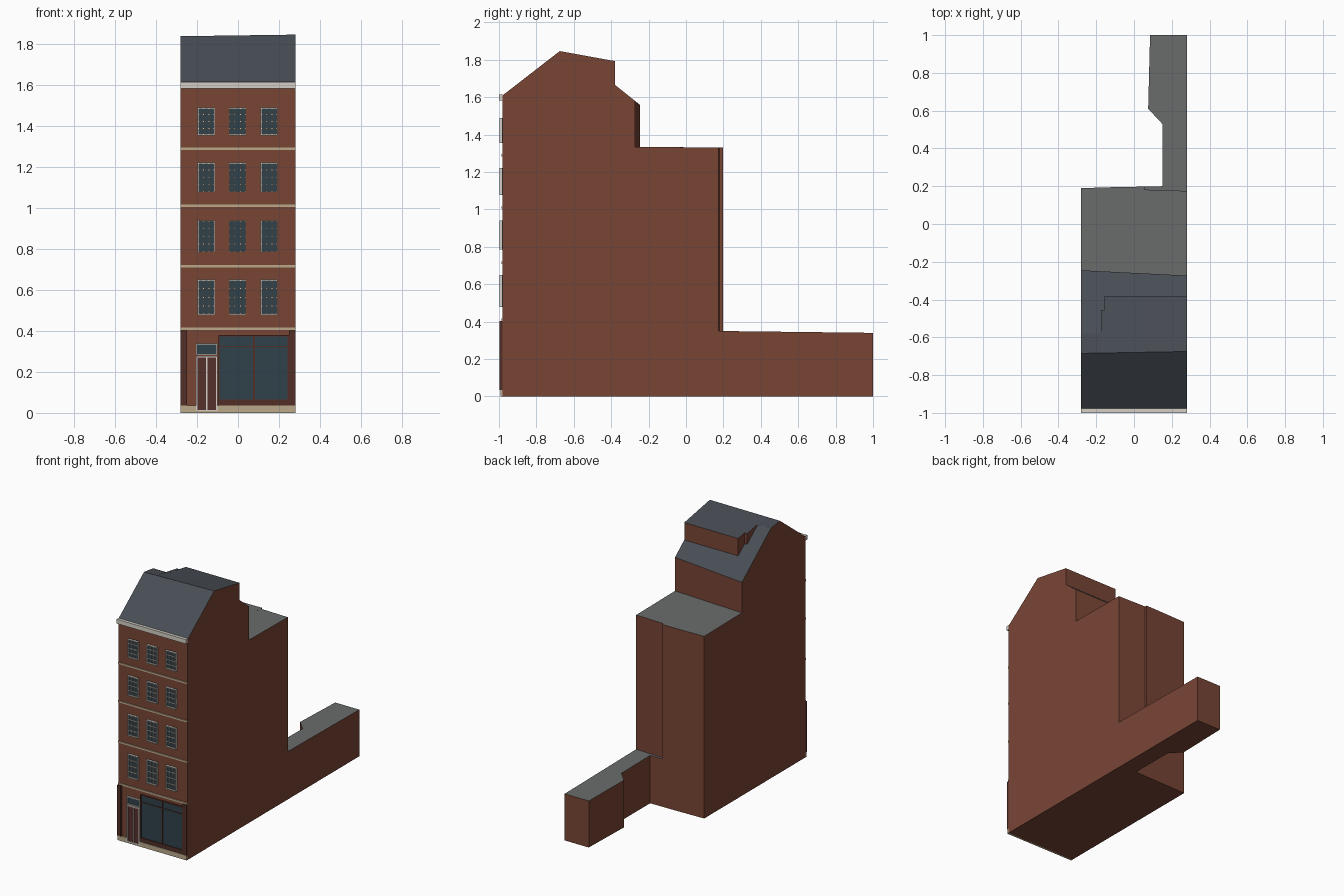
import bpy, bmesh

if "Cube" in bpy.data.objects:
    bpy.data.objects.remove(bpy.data.objects["Cube"])

def mat(name, r, g, b):
    m = bpy.data.materials.new(name)
    m.diffuse_color = (r, g, b, 1)
    m.use_nodes = True
    m.node_tree.nodes["Principled BSDF"].inputs["Base Color"].default_value = m.diffuse_color
    return m

BRICK = mat("brick", 0.19, 0.06, 0.036)
SLATE = mat("slate", 0.065, 0.075, 0.09)
LEAD = mat("flat_roof", 0.14, 0.15, 0.145)
STONE = mat("stone", 0.50, 0.40, 0.26)
WHITE = mat("white_paint", 0.66, 0.63, 0.57)
GLASS = mat("glass", 0.03, 0.055, 0.07)
BROWN = mat("dark_timber", 0.085, 0.028, 0.02)
DOOR = mat("door_paint", 0.09, 0.03, 0.025)

def finish(name, bm, mats):
    bmesh.ops.recalc_face_normals(bm, faces=bm.faces)
    if len(mats) == 3:  # wall, slate slope, flat roof
        for f in bm.faces:
            nz = f.normal.z
            f.material_index = 2 if nz > 0.995 else 1 if nz > 0.3 else 0
    me = bpy.data.meshes.new(name)
    bm.to_mesh(me)
    bm.free()
    for m in mats:
        me.materials.append(m)
    ob = bpy.data.objects.new(name, me)
    bpy.context.collection.objects.link(ob)

WALL = -0.98  # front wall plane

def boxes(name, m, items):
    """Facade pieces: (x0, x1, z0, z1, projection in front of the wall)."""
    bm = bmesh.new()
    for x0, x1, z0, z1, d in items:
        v = [bm.verts.new((x, y, z)) for y in (WALL - d, WALL + 0.002)
             for x, z in ((x0, z0), (x1, z0), (x1, z1), (x0, z1))]
        for q in ((0, 1, 2, 3), (7, 6, 5, 4), (0, 4, 5, 1), (1, 5, 6, 2), (2, 6, 7, 3), (3, 7, 4, 0)):
            bm.faces.new([v[i] for i in q])
    finish(name, bm, [m])

def frame(x0, x1, z0, z1, t, d):
    return [(x0, x0 + t, z0, z1, d), (x1 - t, x1, z0, z1, d),
            (x0 + t, x1 - t, z0, z0 + t, d), (x0 + t, x1 - t, z1 - t, z1, d)]

# Main house: side profile lofted through stations along x.
# Each station gives the back wall y and the rear dormer wall y.
def profile(x, back, dormer):
    t = (x + 0.28) / 0.56
    ridge, upper = -0.685 + 0.01 * t, -0.245 - 0.028 * t
    slope = lambda y: 1.826 - 0.8 * (y + 0.58)
    top = lambda y: 1.843 - 0.167 * (y + 0.68)
    pts = [(WALL, 0), (back, 0), (back, 1.33), (upper, 1.335), (upper, slope(upper)),
           (dormer, slope(dormer)), (dormer, top(dormer)),
           (ridge, 1.61 + 0.775 * (ridge - WALL)), (WALL, 1.61)]
    return [(x, y, z) for y, z in pts]

stations = [(-0.28, 0.19, -0.58), (-0.175, 0.193, -0.58), (-0.175, 0.193, -0.455),
            (-0.155, 0.194, -0.455), (-0.155, 0.194, -0.38), (0.055, 0.198, -0.38),
            (0.055, 0.182, -0.38), (0.28, 0.175, -0.38)]
bm = bmesh.new()
cache = {}

def vert(p):
    k = tuple(round(c, 4) for c in p)
    if k not in cache:
        cache[k] = bm.verts.new(p)
    return cache[k]

def face(points):
    vs = list(dict.fromkeys(vert(p) for p in points))
    if len(vs) > 2:
        f = bm.faces.new(vs)
        if f.calc_area() < 1e-4:
            bm.faces.remove(f)

rings = [profile(*s) for s in stations]
face(rings[0])
face(rings[-1])
for a, b in zip(rings, rings[1:]):
    for i in range(len(a)):
        j = (i + 1) % len(a)
        face([a[i], a[j], b[j], b[i]])
finish("main_house", bm, [BRICK, SLATE, LEAD])

# Low rear wing: plan outline with a slightly falling flat roof
plan = [(0.055, 0.18), (0.055, 0.198), (0.15, 0.2), (0.15, 0.53),
        (0.075, 0.61), (0.085, 1.0), (0.28, 1.0), (0.28, 0.175)]
bm = bmesh.new()
lo = [bm.verts.new((x, y, 0)) for x, y in plan]
hi = [bm.verts.new((x, y, 0.352 - 0.012 * y)) for x, y in plan]
bm.faces.new(lo)
bm.faces.new(hi)
for i in range(len(plan)):
    j = (i + 1) % len(plan)
    bm.faces.new((lo[i], lo[j], hi[j], hi[i]))
finish("rear_wing", bm, [BRICK, SLATE, LEAD])

# Cornice, string courses and plinth
boxes("cornice", WHITE, [(-0.28, 0.28, 1.583, 1.615, 0.02)])
boxes("string_courses", STONE, [(-0.28, 0.28, z - 0.006, z + 0.006, 0.007)
                                for z in (0.41, 0.715, 1.01, 1.29)])
boxes("plinth", STONE, [(-0.28, -0.205, 0, 0.035, 0.012), (-0.1, 0.28, 0, 0.035, 0.012),
                        (-0.205, -0.1, 0, 0.008, 0.012)])

# Sash windows: four floors of three, glazed three panes by four
panes, bars = [], []
for z0, z1 in ((0.478, 0.65), (0.785, 0.94), (1.078, 1.222), (1.355, 1.49)):
    for cx in (-0.155, -0.002, 0.152):
        x0, x1 = cx - 0.042, cx + 0.042
        panes.append((x0, x1, z0, z1, 0.004))
        bars += frame(x0, x1, z0, z1, 0.006, 0.016)
        for i in (1, 2):
            x = x0 + (x1 - x0) * i / 3
            bars.append((x - 0.002, x + 0.002, z0, z1, 0.012))
        for i in (1, 2, 3):
            z = z0 + (z1 - z0) * i / 4
            bars.append((x0, x1, z - 0.002, z + 0.002, 0.012))
boxes("window_glass", GLASS, panes)
boxes("window_frames", WHITE, bars)

# Shopfront
boxes("shop_pilasters", BROWN, [(-0.28, -0.25, 0.035, 0.403, 0.016),
                                (0.248, 0.28, 0.035, 0.403, 0.016)])
boxes("shop_glass", GLASS, [(-0.09, 0.245, 0.065, 0.375, 0.004)])
boxes("shop_frame", BROWN, frame(-0.096, 0.248, 0.06, 0.38, 0.006, 0.011)
      + [(0.074, 0.082, 0.066, 0.374, 0.009), (-0.09, 0.242, 0.322, 0.327, 0.008),
         (-0.096, 0.248, 0.035, 0.06, 0.009)])

# Double door with fanlight
boxes("door_leaves", DOOR, [(-0.2, -0.155, 0.01, 0.27, 0.006), (-0.15, -0.105, 0.01, 0.27, 0.006)])
boxes("fanlight", GLASS, [(-0.2, -0.105, 0.287, 0.335, 0.005)])
boxes("door_frame", WHITE, frame(-0.205, -0.1, 0.008, 0.277, 0.007, 0.012)
      + frame(-0.205, -0.1, 0.283, 0.339, 0.005, 0.012)
      + [(-0.156, -0.149, 0.015, 0.27, 0.01)])
